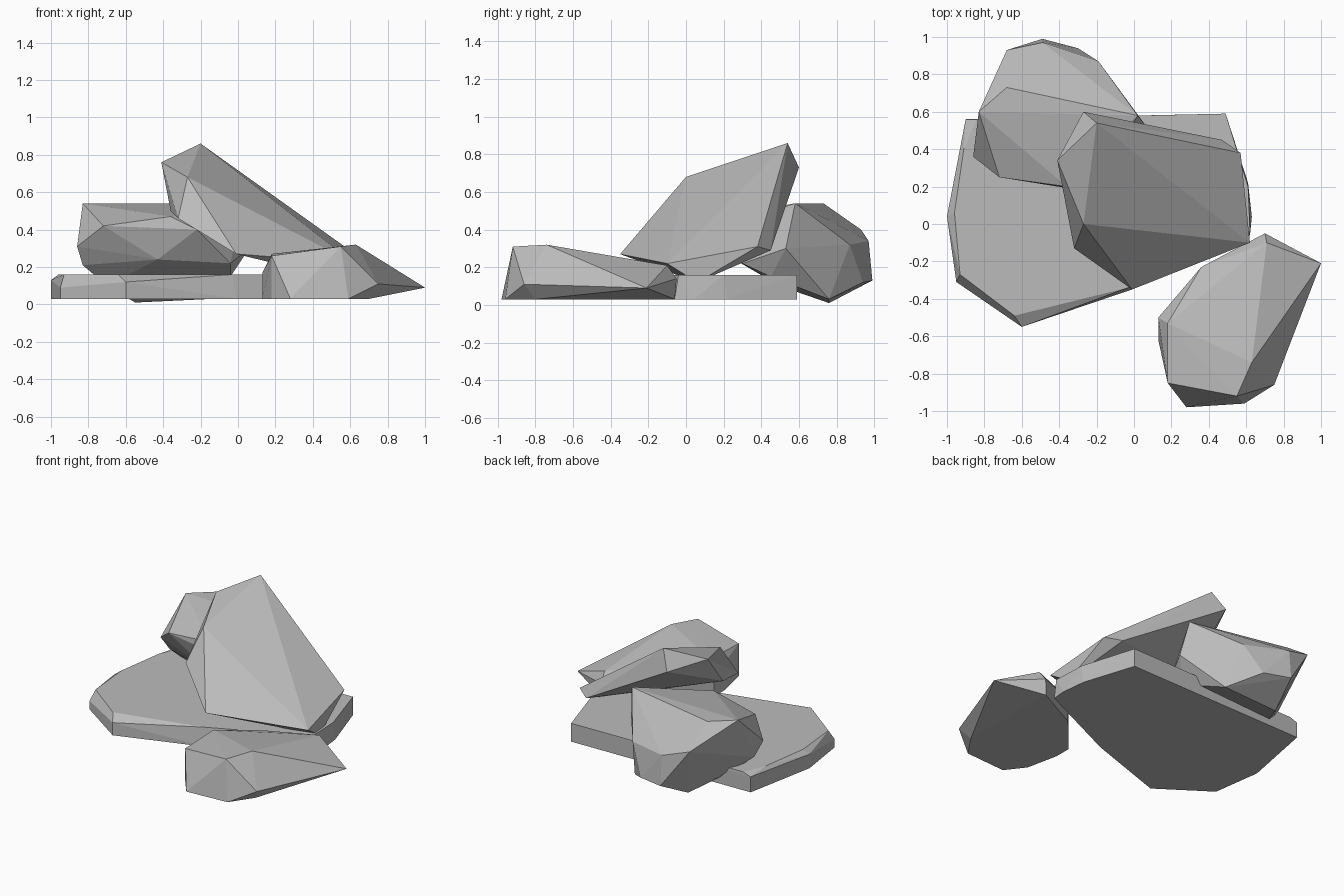
import bpy
import bmesh
import math

default_cube = bpy.data.objects.get("Cube")
if default_cube:
    bpy.data.objects.remove(default_cube, do_unlink=True)


def make_material(name, colour):
    material = bpy.data.materials.new(name)
    material.use_nodes = True
    material.diffuse_color = colour
    shader = material.node_tree.nodes["Principled BSDF"]
    shader.inputs["Base Color"].default_value = colour
    shader.inputs["Roughness"].default_value = 0.9
    return material


def ring(outline, height):
    """Lift a flat outline to one height."""
    return [(x, y, height) for x, y in outline]


def make_rock(name, corners, material):
    """Wrap the corners in a faceted convex stone with flat faces."""
    bm = bmesh.new()
    for corner in corners:
        bm.verts.new(corner)
    hull = bmesh.ops.convex_hull(bm, input=bm.verts[:])
    loose = set(hull["geom_interior"]) | set(hull["geom_unused"])
    bmesh.ops.delete(bm, geom=[v for v in loose if isinstance(v, bmesh.types.BMVert)],
                     context="VERTS")
    bmesh.ops.dissolve_limit(bm, angle_limit=math.radians(2),
                             verts=bm.verts[:], edges=bm.edges[:])
    bmesh.ops.recalc_face_normals(bm, faces=bm.faces[:])
    mesh = bpy.data.meshes.new(name)
    bm.to_mesh(mesh)
    bm.free()
    mesh.materials.append(material)
    rock = bpy.data.objects.new(name, mesh)
    bpy.context.collection.objects.link(rock)
    return rock


stone_grey = make_material("stone_grey", (0.5, 0.5, 0.5, 1.0))

# Wide flat slab under the pile: foot outline, worn shoulder and flat top
slab_foot = [(-.9, .56), (-1, .04), (-.95, -.31), (-.6, -.55), (-.01, -.35),
             (.62, -.06), (.63, .04), (.61, .22), (.49, .59)]
slab_top = [(-.84, .56), (-.91, .4), (-.96, .06), (-.93, -.27), (-.64, -.49),
            (-.03, -.34), (.62, -.04), (.61, .2), (.49, .59)]
slab_shoulder = [(-1, .04, .13), (-.95, -.31, .09), (-.6, -.55, .12), (-.9, .56, .14)]
make_rock("base_slab", ring(slab_foot, .03) + ring(slab_top, .16) + slab_shoulder,
          stone_grey)

# Chunky boulder at the back: crest, front facets, rear facets and foot
boulder_crest = [(-.83, .6, .54), (-.68, .73, .54), (.02, .58, .54)]
boulder_front = [(-.36, .2, .47), (-.72, .25, .42), (-.86, .36, .31), (-.22, .17, .4),
                 (-.83, .42, .21), (-.43, .26, .24), (-.04, .3, .22)]
boulder_rear = [(-.68, .93, .4), (-.49, .97, .34), (-.49, .99, .13), (-.3, .94, .12),
                (-.19, .87, .32), (.06, .53, .3)]
boulder_foot = [(-.55, .76, .01), (-.13, .76, .03), (-.7, .5, .1), (-.04, .45, .15)]
make_rock("back_boulder", boulder_crest + boulder_front + boulder_rear + boulder_foot,
          stone_grey)

# Plate of stone leaning on the boulder: broad sloping face, then its underside
plate_face = [(-.2, .54, .86), (-.27, 0, .68), (-.01, -.35, .27), (.62, -.1, .22),
              (.57, .38, .31)]
plate_underside = [(-.27, .6, .73), (-.41, .34, .76), (-.32, -.13, .46),
                   (-.36, .1, .5), (.47, .45, .29), (.6, .06, .12)]
make_rock("leaning_plate", plate_face + plate_underside, stone_grey)

# Separate wedge stone in front: sloping top, worn rim and foot
wedge_top = [(.18, -.53, .27), (.18, -.85, .26), (.55, -.92, .31), (.63, -.74, .32),
             (.71, -.1, .21), (.36, -.23, .2)]
wedge_rim = [(.13, -.5, .17), (.75, -.86, .11), (1, -.21, .09), (.7, -.05, .14)]
wedge_foot = [(.13, -.5), (.13, -.62), (.18, -.85), (.28, -.98), (.59, -.96),
              (.7, -.8), (.69, -.06), (.36, -.23)]
make_rock("front_wedge", wedge_top + wedge_rim + ring(wedge_foot, .03), stone_grey)
